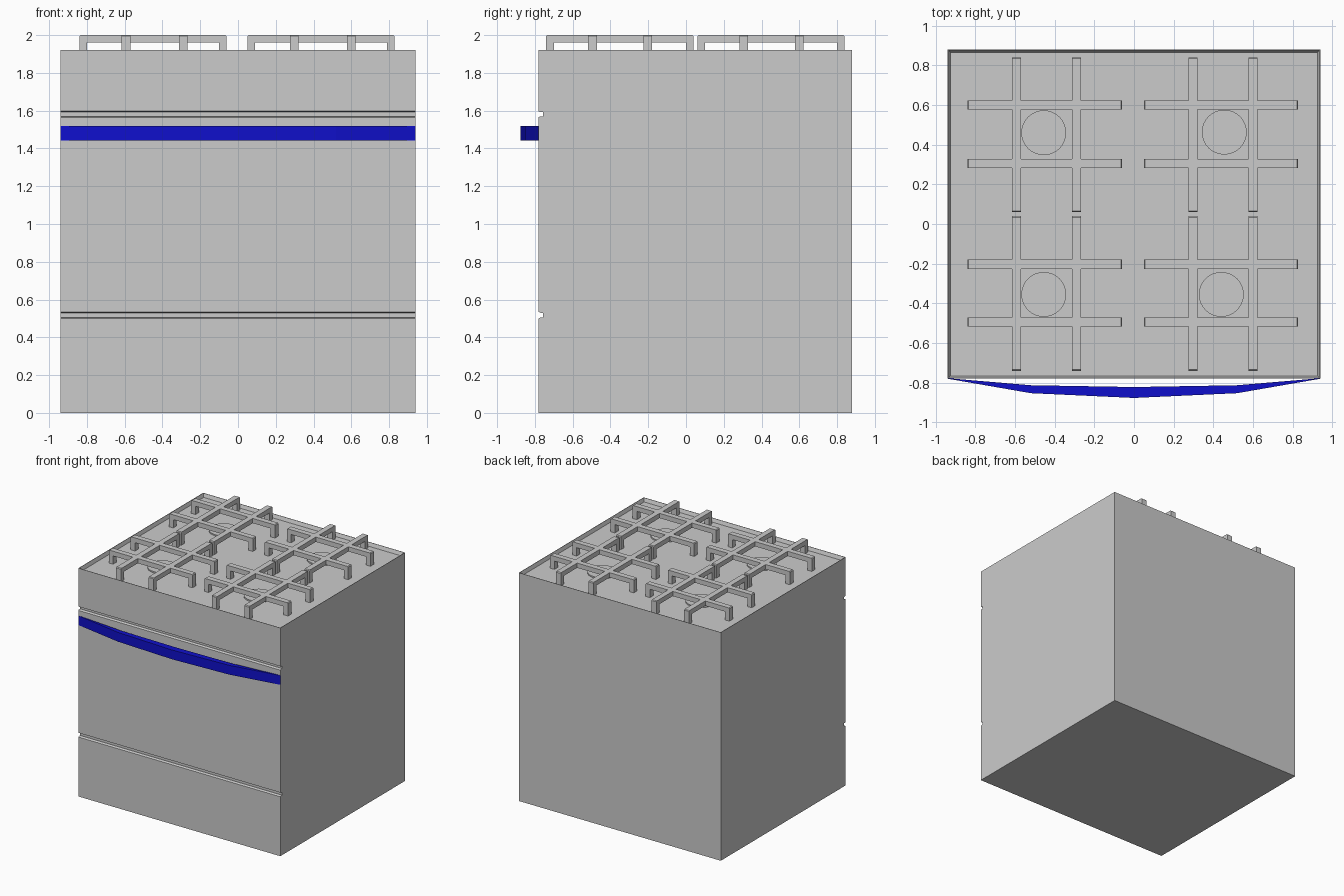
import bpy, bmesh
from mathutils import Vector

if "Cube" in bpy.data.objects:
    bpy.data.objects.remove(bpy.data.objects["Cube"])

FLOOR = 1.89   # height of the recessed cooktop


def finish(bm, name):
    bmesh.ops.recalc_face_normals(bm, faces=bm.faces)
    mesh = bpy.data.meshes.new(name)
    bm.to_mesh(mesh)
    bm.free()
    obj = bpy.data.objects.new(name, mesh)
    bpy.context.collection.objects.link(obj)
    return obj


def extrude_profile(bm, points, offset):
    face = bm.faces.new([bm.verts.new(p) for p in points])
    new = bmesh.ops.extrude_face_region(bm, geom=[face], use_keep_orig=True)["geom"]
    moved = [g for g in new if isinstance(g, bmesh.types.BMVert)]
    bmesh.ops.translate(bm, verts=moved, vec=Vector(offset))


def groove(low, high):
    # notch in the front edge of the side profile, bottom to top
    return [(-0.78, low), (-0.772, low + 0.003), (-0.772, low), (-0.757, low),
            (-0.757, high), (-0.772, high), (-0.772, high - 0.003), (-0.78, high)]


def simple_groove(low, high):
    return [(-0.78, low - 0.005), (-0.77, low), (-0.757, low),
            (-0.757, high), (-0.77, high), (-0.78, high + 0.005)]


# Body: side profile with two front grooves, swept across the width
profile = [(-0.78, 0)] + simple_groove(0.505, 0.53) + simple_groove(1.57, 1.592)
profile += [(-0.78, 1.92), (0.88, 1.92), (0.88, 0)]
bm = bmesh.new()
extrude_profile(bm, [(-0.94, y, z) for y, z in profile], (1.88, 0, 0))
bmesh.ops.recalc_face_normals(bm, faces=bm.faces)

# Recessed cooktop with a thin sloping rim
top = max(bm.faces, key=lambda f: f.calc_center_median().z)
bmesh.ops.inset_region(bm, faces=[top], thickness=0.005)
bmesh.ops.inset_region(bm, faces=[top], thickness=0.015)
for v in top.verts:
    v.co.z = FLOOR
finish(bm, "oven_body")

# Door handle: faceted bow, touching the door at both ends
outer = [(-0.94, -0.78), (-0.52, -0.853), (0, -0.877), (0.52, -0.853), (0.94, -0.78)]
inner = [(0.91, -0.78), (0.52, -0.813), (0, -0.822), (-0.52, -0.813), (-0.91, -0.78)]
bm = bmesh.new()
extrude_profile(bm, [(x, y, 1.442) for x, y in outer + inner], (0, 0, 0.078))
handle = finish(bm, "door_handle")
blue = bpy.data.materials.new("handle_blue")
blue.diffuse_color = (0.005, 0.005, 0.6, 1)
blue.use_nodes = True
blue.node_tree.nodes["Principled BSDF"].inputs["Base Color"].default_value = blue.diffuse_color
handle.data.materials.append(blue)


def grate_bar(bm, along_x, start, end, across):
    # staple shape: a flat bar with a leg at each end
    h, t = 0.023, 0.04
    shape = [(start, FLOOR), (start, 1.994), (start + 0.006, 2.0), (end - 0.006, 2.0),
             (end, 1.994), (end, FLOOR), (end - t, FLOOR), (end - t, 1.96),
             (start + t, 1.96), (start + t, FLOOR)]
    if along_x:
        extrude_profile(bm, [(a, across - h, z) for a, z in shape], (0, 2 * h, 0))
    else:
        extrude_profile(bm, [(across - h, a, z) for a, z in shape], (2 * h, 0, 0))


# Pan grates: four crossing bars over each burner
columns = {"left": (-0.84, -0.06, (-0.593, -0.29)), "right": (0.05, 0.828, (0.297, 0.6))}
rows = {"front": (-0.74, 0.04, (-0.495, -0.203)), "back": (0.06, 0.84, (0.305, 0.6))}
for row, (y0, y1, ys) in rows.items():
    for col, (x0, x1, xs) in columns.items():
        bm = bmesh.new()
        for y in ys:
            grate_bar(bm, True, x0, x1, y)
        for x in xs:
            grate_bar(bm, False, y0, y1, x)
        finish(bm, f"pan_grate_{row}_{col}")

# Burners: thin round discs on the cooktop
burners = {"front_left": (-0.455, -0.355), "front_right": (0.44, -0.355),
           "back_left": (-0.455, 0.46), "back_right": (0.455, 0.463)}
for place, (x, y) in burners.items():
    bpy.ops.mesh.primitive_cylinder_add(vertices=32, radius=0.113, depth=0.012,
                                        location=(x, y, FLOOR + 0.005))
    disc = bpy.context.object
    disc.name = f"burner_{place}"
    bpy.ops.object.shade_smooth_by_angle()
